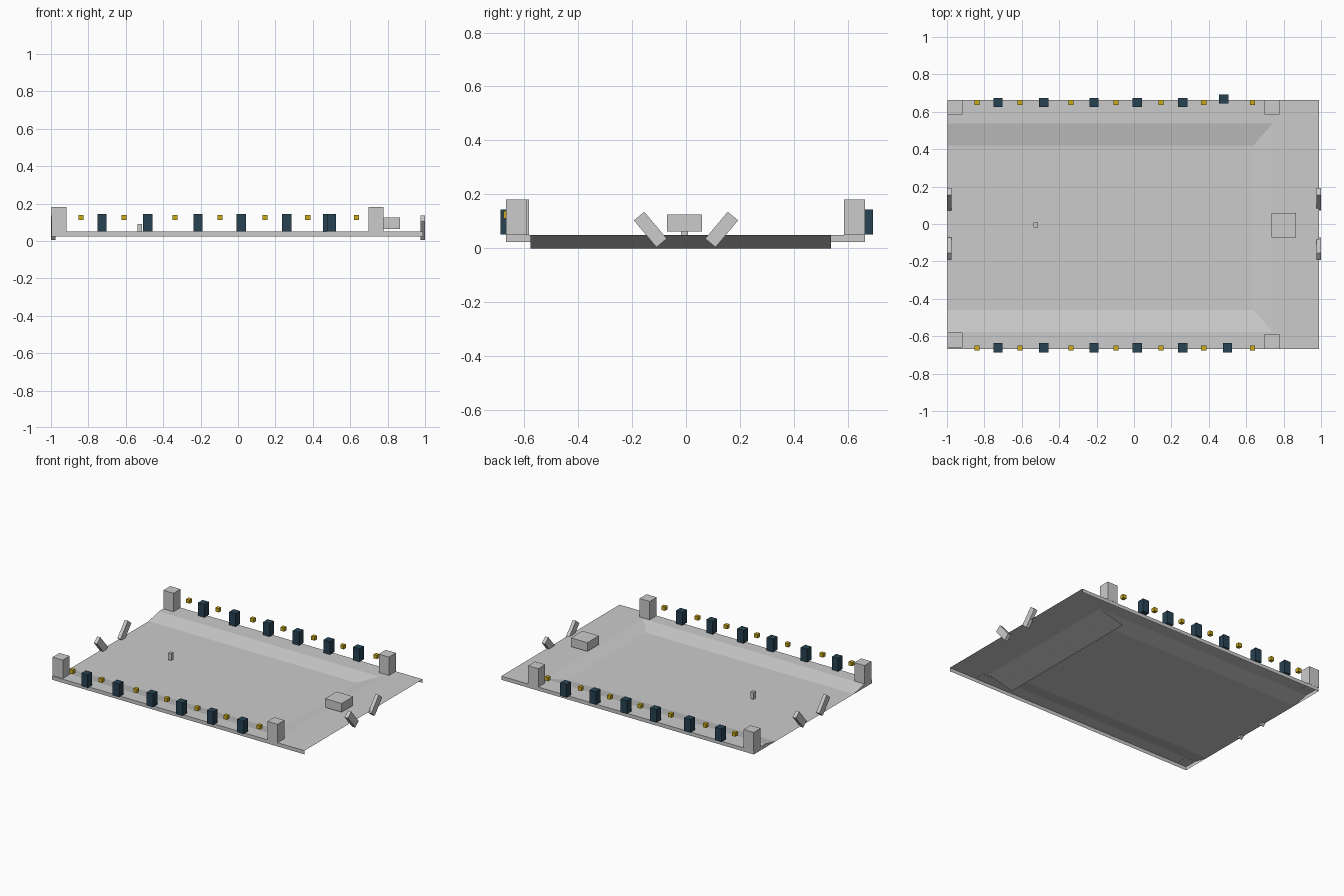
import bpy
from math import radians

if "Cube" in bpy.data.objects:
    bpy.data.objects.remove(bpy.data.objects["Cube"])


def material(name, color):
    m = bpy.data.materials.new(name)
    m.diffuse_color = color
    m.use_nodes = True
    m.node_tree.nodes["Principled BSDF"].inputs["Base Color"].default_value = m.diffuse_color
    return m


blue = material("dark_blue", (0.02, 0.055, 0.085, 1))
yellow = material("yellow", (0.6, 0.4, 0.01, 1))


def mesh(name, verts, faces):
    me = bpy.data.meshes.new(name)
    me.from_pydata(verts, [], faces)
    ob = bpy.data.objects.new(name, me)
    bpy.context.collection.objects.link(ob)
    return ob


def box(name, center, size, mat=None, tilt=0):
    bpy.ops.mesh.primitive_cube_add(size=1, location=center, rotation=(radians(tilt), 0, 0))
    ob = bpy.context.object
    ob.name = name
    ob.scale = size
    if mat:
        ob.data.materials.append(mat)
    return ob


def sheet(name, profile, x0, x1):
    """Extrude an open (y, z) profile along x as a thin sheet, facing up."""
    n = len(profile)
    verts = [(x, y, z) for x in (x0, x1) for y, z in profile]
    mesh(name, verts, [(i, n + i, n + i + 1, i + 1) for i in range(n - 1)])


# Tray: outer flanges with folded lips, sloping sides and a sunken floor
X0, XS, XR, X1 = -0.998, 0.64, 0.74, 0.99
YF, YB, TOP, LOW = -0.667, 0.663, 0.05, 0.024
sheet("front_flange", [(YF, LOW), (YF, TOP), (-0.577, TOP)], X0, XR)
sheet("back_flange", [(0.537, TOP), (YB, TOP), (YB, LOW)], X0, XR)
sheet("end_deck", [(YF, LOW), (YF, TOP), (-0.577, TOP), (0.537, TOP), (YB, TOP), (YB, LOW)], XR, X1)
mesh("tray_floor",
     [(X0, -0.577, TOP), (XR, -0.577, TOP), (XS, -0.46, LOW), (X0, -0.46, LOW),
      (X0, 0.42, LOW), (XS, 0.42, LOW), (XR, 0.537, TOP), (X0, 0.537, TOP)],
     [(0, 1, 2, 3), (3, 2, 5, 4), (4, 5, 6, 7)])

# Ramp that runs down through the floor to ground level
mesh("ramp", [(XR, -0.577, TOP), (XR, 0.537, TOP), (0.545, 0.537, 0), (0.545, -0.577, 0)],
     [(0, 1, 2, 3)])

# Caps closing the hollow under each flange at the left end, facing inward
mesh("front_end_cap", [(X0, YF, LOW), (X0, -0.46, LOW), (X0, -0.577, TOP), (X0, YF, TOP)], [(0, 1, 2, 3)])
mesh("back_end_cap", [(X0, 0.42, LOW), (X0, YB, LOW), (X0, YB, TOP), (X0, 0.537, TOP)], [(0, 1, 2, 3)])

# Corner posts
for x, y in ((-0.958, -0.62), (-0.958, 0.625), (0.738, -0.628), (0.738, 0.625)):
    box("corner_post", (x, y, 0.115), (0.08, 0.078, 0.132))

# Side rows: dark blue blocks alternating with small yellow lamps
for y in (-0.662, 0.65):
    for x in (-0.727, -0.482, -0.214, 0.018, 0.261):
        box("side_block", (x, y, 0.098), (0.05, 0.05, 0.093), blue)
    for x in (-0.84, -0.61, -0.337, -0.096, 0.144, 0.373, 0.634):
        box("side_lamp", (x, y, 0.125), (0.027, 0.027, 0.027), yellow)
box("side_block", (0.5, -0.662, 0.098), (0.05, 0.05, 0.093), blue)
box("side_block", (0.48, 0.668, 0.098), (0.05, 0.05, 0.093), blue)

# Tilted blocks at both ends
for x in (-0.987, 0.987):
    for s in (-1, 1):
        box("tilted_block", (x, s * 0.132, 0.07), (0.025, 0.05, 0.13), tilt=-40 * s)

# Box and small peg on the deck
box("deck_box", (0.8, -0.006, 0.094), (0.13, 0.13, 0.062))
box("deck_peg", (-0.524, -0.006, 0.066), (0.024, 0.026, 0.05))
